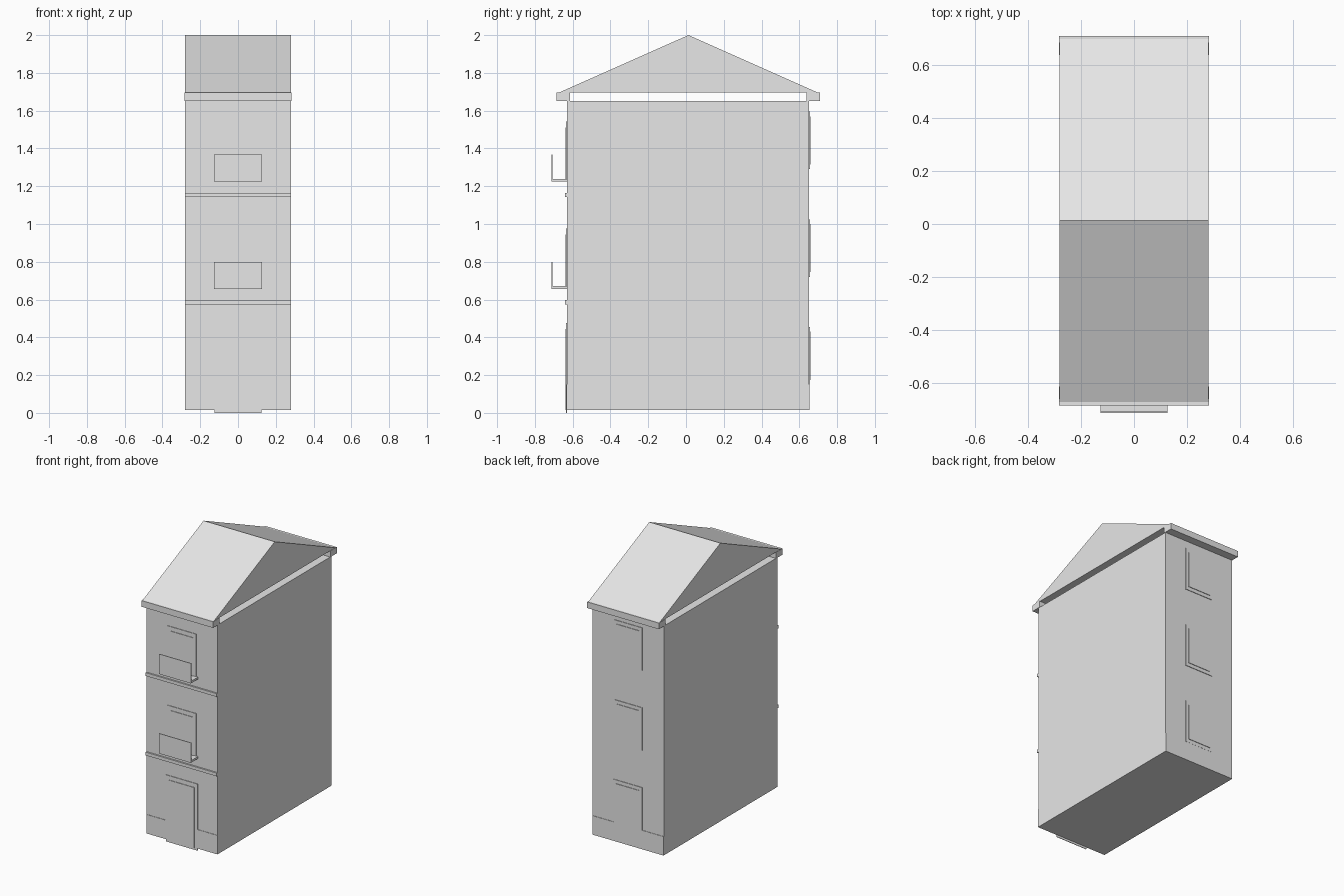
import bpy, bmesh

if "Cube" in bpy.data.objects:
    bpy.data.objects.remove(bpy.data.objects["Cube"])

# single plain colour
mat = bpy.data.materials.new("plain grey")
mat.diffuse_color = (0.8, 0.8, 0.8, 1)
mat.use_nodes = True
mat.node_tree.nodes["Principled BSDF"].inputs["Base Color"].default_value = mat.diffuse_color


def make(name, bm):
    bmesh.ops.recalc_face_normals(bm, faces=bm.faces)
    me = bpy.data.meshes.new(name)
    bm.to_mesh(me)
    bm.free()
    me.materials.append(mat)
    ob = bpy.data.objects.new(name, me)
    bpy.context.collection.objects.link(ob)
    return ob


def prism(name, profile, x0, x1):
    """Extrude a (y, z) profile along x."""
    bm = bmesh.new()
    face = bm.faces.new([bm.verts.new((x0, y, z)) for y, z in profile])
    ext = bmesh.ops.extrude_face_region(bm, geom=[face])
    verts = [v for v in ext["geom"] if isinstance(v, bmesh.types.BMVert)]
    bmesh.ops.translate(bm, verts=verts, vec=(x1 - x0, 0, 0))
    return make(name, bm)


def box(name, half, y0, y1, z0, z1):
    return prism(name, [(y0, z0), (y1, z0), (y1, z1), (y0, z1)], -half, half)


W, FRONT, BACK = 0.281, -0.63, 0.652

# main block
box("house_body", W, FRONT, BACK, 0.015, 1.652)

# plinth strips on front and back
box("front_plinth", W, FRONT - 0.003, FRONT, 0.015, 0.15)
box("back_plinth", W, BACK, BACK + 0.003, 0.015, 0.15)

# eaves boards and gabled roof, with an open slot between roof and walls
box("front_eave", W + 0.002, -0.685, -0.613, 1.652, 1.696)
box("back_eave", W + 0.002, 0.638, 0.71, 1.652, 1.696)
prism("gable_roof", [(-0.672, 1.696), (0.697, 1.696), (0.013, 2.0)], -W, W)

# front door: casing plus raised panel, reaching the ground
box("door_casing", 0.125, FRONT - 0.004, FRONT, 0.0, 0.475)
box("door_panel", 0.1, FRONT - 0.008, FRONT, 0.015, 0.445)

for i in range(2):
    dz = 0.567 * i
    # belt course
    box(f"belt_course_{i}", W, FRONT - 0.011, FRONT, 0.575 + dz, 0.598 + dz)
    # balcony door
    box(f"balcony_door_casing_{i}", 0.112, FRONT - 0.004, FRONT, 0.66 + dz, 0.975 + dz)
    box(f"balcony_door_panel_{i}", 0.09, FRONT - 0.008, FRONT, 0.66 + dz, 0.945 + dz)
    # balcony slab and front panel
    box(f"balcony_slab_{i}", 0.126, -0.71, FRONT, 0.657 + dz, 0.672 + dz)
    box(f"balcony_front_{i}", 0.126, -0.712, -0.707, 0.657 + dz, 0.8 + dz)

# rear windows
for i in range(3):
    z = 0.15 + 0.57 * i
    box(f"rear_window_casing_{i}", 0.112, BACK, BACK + 0.004, z, z + 0.305)
    box(f"rear_window_panel_{i}", 0.09, BACK, BACK + 0.008, z + 0.025, z + 0.28)
